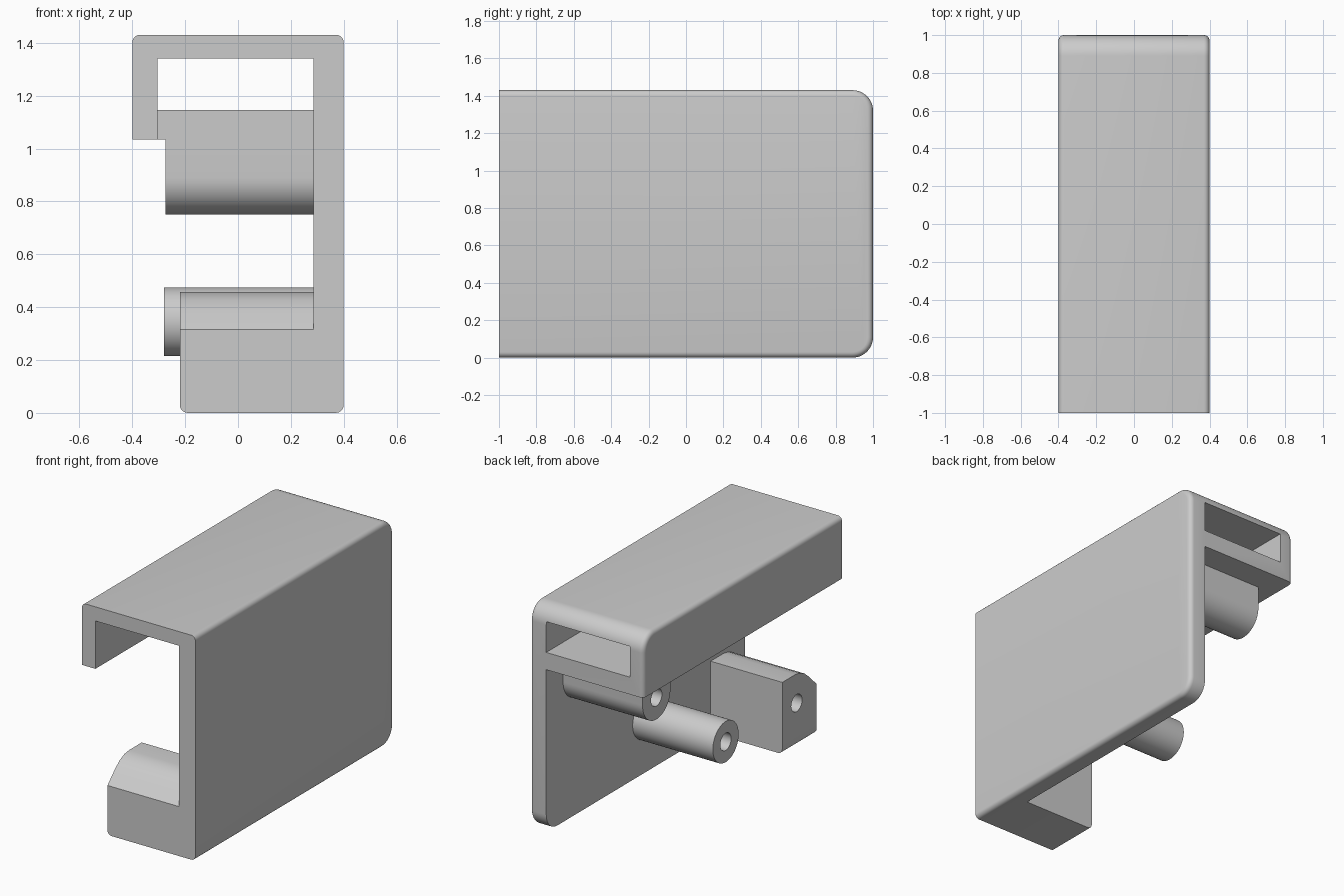
import bpy, bmesh
from math import sin, cos, pi, radians

cube = bpy.data.objects.get("Cube")
if cube:
    bpy.data.objects.remove(cube, do_unlink=True)

GREY = (0.6, 0.6, 0.6, 1.0)
mat = bpy.data.materials.new("light grey")
mat.use_nodes = True
mat.diffuse_color = GREY
mat.node_tree.nodes["Principled BSDF"].inputs["Base Color"].default_value = GREY

WALL = 0.285       # inner face of the side plate
LIP = -0.305       # inner face of the lip
SHELF = 1.035      # underside of lip and shelf
HEIGHT = 1.43


def arc(cy, cz, r, start, end, steps=12):
    """Points of an arc in the yz plane, angles in degrees."""
    angles = [radians(start + (end - start) * i / steps) for i in range(steps + 1)]
    return [(cy + r * cos(a), cz + r * sin(a)) for a in angles]


def prism(name, profile, x0, x1, bevel_rule=None, radius=0.03):
    """Extrude a yz profile along x and round the edges picked by a rule."""
    bm = bmesh.new()
    face = bm.faces.new([bm.verts.new((x0, y, z)) for y, z in profile])
    new = bmesh.ops.extrude_face_region(bm, geom=[face])["geom"]
    moved = [v for v in new if isinstance(v, bmesh.types.BMVert)]
    bmesh.ops.translate(bm, verts=moved, vec=(x1 - x0, 0, 0))
    bmesh.ops.recalc_face_normals(bm, faces=bm.faces)
    if bevel_rule:
        edges = [e for e in bm.edges if bevel_rule(*[v.co for v in e.verts])]
        bmesh.ops.bevel(bm, geom=edges, offset=radius, segments=5,
                        profile=0.5, affect='EDGES')
    mesh = bpy.data.meshes.new(name)
    bm.to_mesh(mesh)
    bm.free()
    mesh.materials.append(mat)
    ob = bpy.data.objects.new(name, mesh)
    bpy.context.collection.objects.link(ob)
    return ob


def box(name, x0, x1, y0, y1, z0, z1):
    return prism(name, [(y0, z0), (y1, z0), (y1, z1), (y0, z1)], x0, x1)


def cut(ob, cutter):
    """Subtract a cutter, then discard it."""
    mod = ob.modifiers.new("cut", 'BOOLEAN')
    mod.operation = 'DIFFERENCE'
    mod.solver = 'EXACT'
    mod.object = cutter
    bpy.context.view_layer.objects.active = ob
    bpy.ops.object.modifier_apply(modifier=mod.name)
    bpy.data.objects.remove(cutter, do_unlink=True)


def drill(ob, y, z, x0):
    """Blind screw hole running along x."""
    cut(ob, prism("drill", arc(y, z, 0.055, 0, 345, 23), x0 - 0.1, 0.2))


# Housing: side plate, lid, lip and windowed back wall
outline = [(-1, 0)] + arc(0.89, 0.11, 0.11, -90, 0) \
    + arc(0.89, HEIGHT - 0.11, 0.11, 0, 90) + [(-1, HEIGHT)]


def outer_rim(a, b):
    return abs(a.x - b.x) < 0.01 and not (a.y < -0.99 and b.y < -0.99)


housing = prism("housing", outline, -0.4, 0.4, outer_rim)
cut(housing, box("lower_cut", -1, WALL, -2, 2, -1, SHELF))
cut(housing, box("window_cut", LIP, WALL, -2, 2, 1.145, 1.34))
cut(housing, box("channel_cut", LIP, WALL, -2, 0.55, 0.9, 1.2))

# Front block with a sloped, softened top
block_profile = [(-1, 0), (-0.655, 0), (-0.655, 0.457), (-0.78, 0.457),
                 (-0.83, 0.45), (-0.88, 0.427), (-0.93, 0.385), (-1, 0.315)]


def block_corner(a, b):
    return max(a.z, b.z) < 0.01 and max(a.x, b.x) < 0


front_block = prism("front_block", block_profile, -0.22, WALL, block_corner)
drill(front_block, -0.80, 0.27, -0.22)

# Round post in the middle of the plate
round_post = prism("round_post", arc(0, 0.345, 0.13, 0, 352.5, 47), -0.28, WALL)
drill(round_post, 0, 0.345, -0.28)

# Round-bottomed post hanging from the shelf
hanging_profile = arc(0.69, 0.89, 0.14, 180, 360, 24) + [(0.83, SHELF), (0.55, SHELF)]
hanging_post = prism("hanging_post", hanging_profile, -0.275, WALL)
drill(hanging_post, 0.69, 0.89, -0.275)

# Smooth the curves and keep the corners crisp
bpy.ops.object.select_all(action='DESELECT')
for ob in (housing, front_block, round_post, hanging_post):
    ob.select_set(True)
bpy.context.view_layer.objects.active = housing
bpy.ops.object.shade_smooth_by_angle(angle=radians(30))
